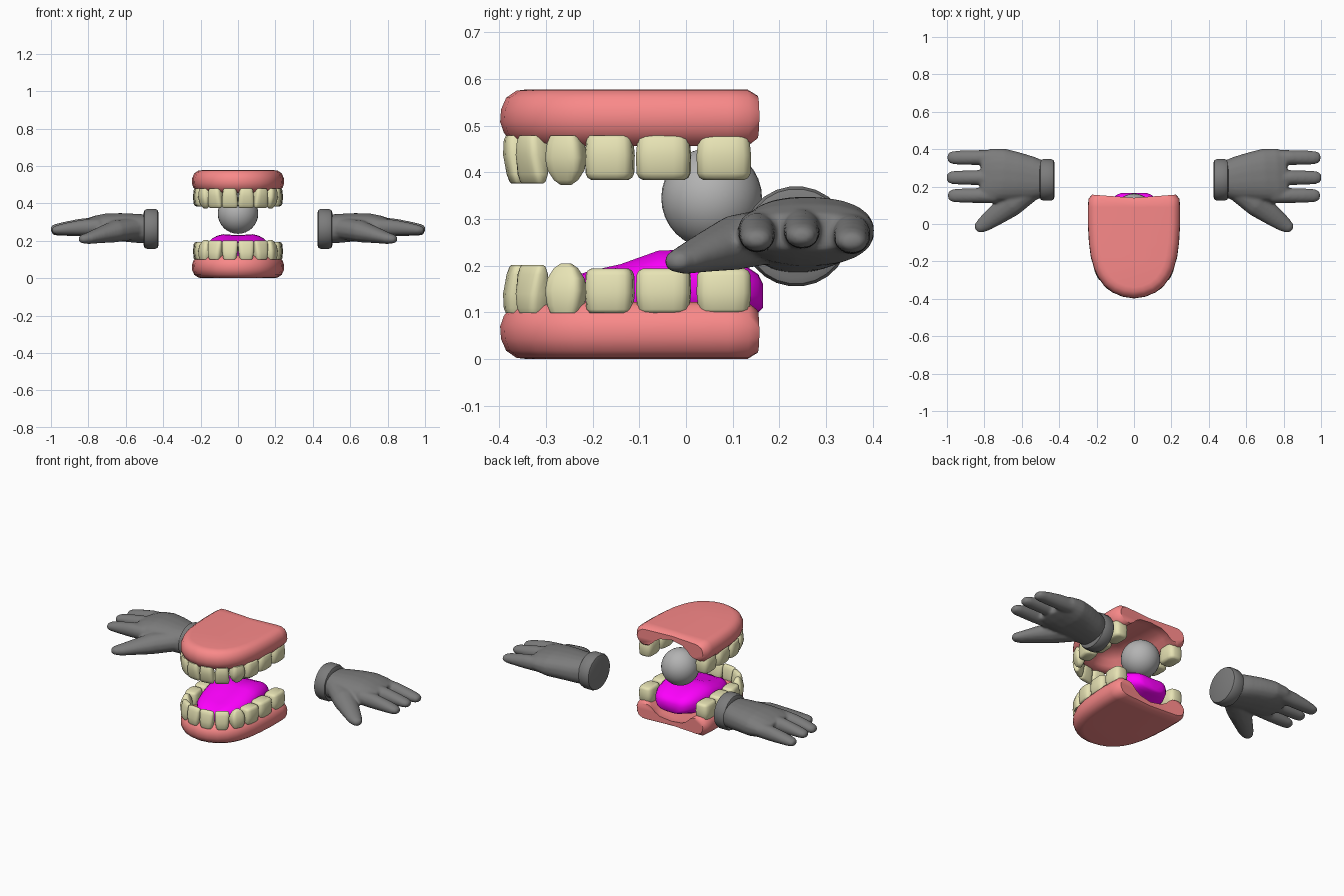
import bpy, bmesh
from math import sin, cos, pi, radians, copysign
from mathutils import Vector

if "Cube" in bpy.data.objects:
    bpy.data.objects.remove(bpy.data.objects["Cube"])

TOP = 0.578   # total height; the lower jaw is the upper one flipped


def material(name, rgb):
    m = bpy.data.materials.new(name)
    m.diffuse_color = (*rgb, 1)
    m.use_nodes = True
    m.node_tree.nodes["Principled BSDF"].inputs["Base Color"].default_value = m.diffuse_color
    return m


PINK = material("gum_pink", (0.95, 0.25, 0.25))
IVORY = material("tooth_ivory", (0.8, 0.77, 0.46))
MAGENTA = material("tongue_magenta", (1.0, 0.0, 1.0))
DARK = material("glove_grey", (0.2, 0.2, 0.2))
GREY = material("ball_grey", (0.45, 0.45, 0.45))


def finish(name, bm, mat, angle=50):
    bmesh.ops.recalc_face_normals(bm, faces=bm.faces)
    me = bpy.data.meshes.new(name)
    bm.to_mesh(me)
    bm.free()
    me.materials.append(mat)
    ob = bpy.data.objects.new(name, me)
    bpy.context.collection.objects.link(ob)
    bpy.ops.object.select_all(action='DESELECT')
    ob.select_set(True)
    bpy.context.view_layer.objects.active = ob
    bpy.ops.object.shade_smooth_by_angle(angle=radians(angle))
    return ob


def loft(bm, rings, closed=True):
    rows = [[bm.verts.new(p) for p in r] for r in rings]
    n = len(rows[0])
    for a, b in zip(rows, rows[1:]):
        for i in range(n if closed else n - 1):
            j = (i + 1) % n
            bm.faces.new((a[i], a[j], b[j], b[i]))
    bm.faces.new(rows[0])
    bm.faces.new(rows[-1])


def oval(n, power):
    """Unit superellipse points."""
    out = []
    for i in range(n):
        c, s = cos(2 * pi * (i + .5) / n), sin(2 * pi * (i + .5) / n)
        out.append((copysign(abs(c) ** power, c), copysign(abs(s) ** power, s)))
    return out


def tube(bm, stations, n=16, power=1.0):
    """Stations are (x, y, z, side radius, vertical radius)."""
    d = Vector(stations[-1][:2]) - Vector(stations[0][:2])
    d.normalize()
    side = Vector((-d.y, d.x, 0))
    loft(bm, [[Vector((x, y, z)) + side * a * u + Vector((0, 0, b * v))
               for u, v in oval(n, power)] for x, y, z, a, b in stations])


def flip(bm):
    for v in bm.verts:
        v.co.z = TOP - v.co.z


# Gums: a section running from the top spine round the rim to the palate
HALF = [(.225, .157), (.243, .135), (.247, .09), (.247, 0), (.241, -.1), (.232, -.17),
        (.213, -.24), (.192, -.285), (.160, -.330), (.115, -.366), (.06, -.389)]
OUTLINE = HALF + [(0, -.398)] + [(-x, y) for x, y in reversed(HALF)]
SECTION = [(.06, .578), (.035, .575), (.013, .56), (.002, .535), (0, .508), (.008, .485),
           (.025, .464), (.045, .456), (.075, .458), (.095, .475), (.118, .505), (.15, .53)]


def gum(name, lower):
    bm = bmesh.new()
    rings = []
    for i, (x, y) in enumerate(OUTLINE):
        end = i in (0, len(OUTLINE) - 1)
        p = Vector((x, y, 0))
        c = Vector((0, max(y - .017, -.18) if y > .1 else max(y, -.18), 0))
        inward = (c - p).normalized()
        ring = [(c, .578)] + [(p + inward * d, z) for d, z in SECTION] + [(c, .545)]
        k = .75 if end else 1
        rings.append([Vector((q.x, q.y, .525 + (z - .525) * k)) for q, z in ring])
    loft(bm, rings, closed=False)
    bmesh.ops.remove_doubles(bm, verts=bm.verts, dist=.0005)
    if lower:
        flip(bm)
    finish(name, bm, PINK)


# Teeth: stacked (height fraction, width scale, depth scale), root to tip
MOLAR = [(0, .85, .8), (.08, .94, .92), (.45, 1, 1), (.85, .98, .93), (.95, .9, .82), (1, .76, .65)]
CANINE = [(0, .72, .8), (.15, .88, .95), (.45, 1, 1), (.7, .9, .8), (.9, .6, .5), (1, .25, .25)]
INCISOR = [(0, .72, .8), (.1, .84, .95), (.4, .95, 1), (.8, 1, .7), (.96, .95, .45), (1, .8, .3)]
# shape, x, y, width, depth, turn, tip height
TEETH = [(INCISOR, .043, -.363, .086, .054, 8, .376), (INCISOR, .121, -.328, .082, .056, 34, .376),
         (CANINE, .173, -.257, .086, .066, 66, .373), (MOLAR, .190, -.163, .104, .084, 82, .384),
         (MOLAR, .194, -.048, .118, .092, 87, .384), (MOLAR, .194, .081, .118, .092, 90, .384)]


def teeth(name, lower):
    bm = bmesh.new()
    for shape, x, y, w, d, turn, tip in TEETH:
        a = radians(turn)
        for m in (1, -1):
            loft(bm, [[(m * (x + cos(a) * w / 2 * sw * u - sin(a) * d / 2 * sd * v),
                        y + sin(a) * w / 2 * sw * u + cos(a) * d / 2 * sd * v,
                        .479 + (tip - .479) * t)
                       for u, v in oval(16, .55)] for t, sw, sd in shape])
    if lower:
        flip(bm)
    finish(name, bm, IVORY, 60)


for label, low in (("upper", False), ("lower", True)):
    gum(label + "_gum", low)
    teeth(label + "_teeth", low)

# Tongue with a shallow central groove
bm = bmesh.new()
tube(bm, [(0, y, (t + b) / 2, w, (t - b) / 2) for y, w, t, b in (
    (.165, .07, .17, .11), (.155, .095, .19, .1), (.13, .12, .205, .095), (.08, .145, .225, .08),
    (0, .162, .24, .07), (-.06, .165, .237, .07), (-.14, .158, .208, .07), (-.21, .135, .194, .07),
    (-.26, .1, .178, .075), (-.3, .055, .155, .09), (-.315, .02, .135, .11))], 24, .75)
for v in bm.verts:
    if v.co.z > .15 and abs(v.co.x) < .08:
        v.co.z -= .014 * (1 - abs(v.co.x) / .08)
finish("tongue", bm, MAGENTA)

# Ball
bm = bmesh.new()
bmesh.ops.create_uvsphere(bm, u_segments=32, v_segments=16, radius=.108)
bmesh.ops.translate(bm, verts=bm.verts, vec=(0, .055, .345))
finish("ball", bm, GREY)

# Gloved hands: palm, three fingers and thumb fused, then mirrored
bm = bmesh.new()
tube(bm, [(.48, .237, .262, .098, .078), (.54, .243, .266, .117, .078), (.62, .254, .272, .130, .076),
          (.7, .262, .274, .142, .073), (.77, .26, .275, .144, .058), (.82, .257, .272, .132, .040)], 20, .85)
for y, z, tip in ((.152, .27, .995), (.248, .277, 1.002), (.355, .266, .998)):
    tube(bm, [(.74, y, z + .005, .042, .045), (.84, y, z, .041, .043), (.92, y, z - .007, .039, .034),
              (tip - .03, y, z - .012, .036, .027), (tip - .008, y, z - .014, .028, .02),
              (tip, y, z - .014, .014, .01)], 12)
tube(bm, [(.56, .18, .264, .065, .06), (.66, .105, .25, .07, .06), (.74, .045, .23, .056, .044),
          (.80, .0, .214, .044, .032), (.835, -.024, .209, .03, .023), (.845, -.033, .208, .014, .012)], 12)
hands = finish("gloved_hands", bm, DARK, 180)
mod = hands.modifiers.new("fuse", 'REMESH')
mod.mode = 'VOXEL'
mod.voxel_size = .008
mod.use_smooth_shade = True
mod = hands.modifiers.new("soften", 'SMOOTH')
mod.factor = .5
mod.iterations = 8
hands.modifiers.new("other_side", 'MIRROR')

# Glove cuffs
bm = bmesh.new()
tube(bm, [(x, .236, .263, r, r * .96) for x, r in
          ((.426, .095), (.43, .106), (.442, .112), (.485, .112), (.499, .106), (.504, .093))], 24)
cuffs = finish("glove_cuffs", bm, DARK, 40)
cuffs.modifiers.new("other_side", 'MIRROR')
